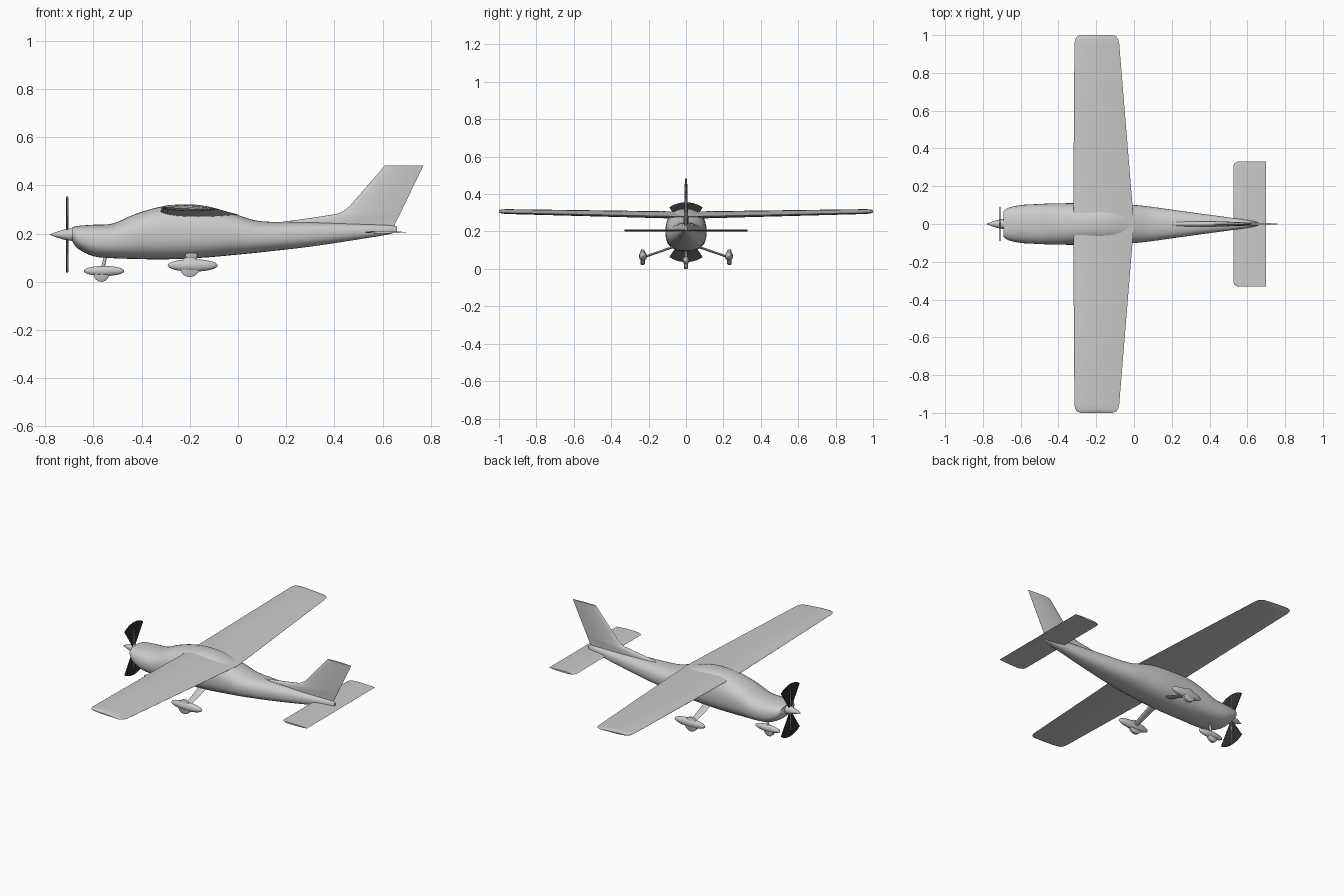
import bpy, bmesh, math
from mathutils import Vector, Matrix

if "Cube" in bpy.data.objects:
    bpy.data.objects.remove(bpy.data.objects["Cube"], do_unlink=True)


def material(name, value):
    m = bpy.data.materials.new(name)
    m.use_nodes = True
    col = (value, value, value, 1)
    m.diffuse_color = col
    m.node_tree.nodes["Principled BSDF"].inputs["Base Color"].default_value = col
    return m


grey = material("light grey", 0.6)
dark = material("dark blade grey", 0.03)


def finish(name, bm, mat, angle=40):
    bmesh.ops.recalc_face_normals(bm, faces=bm.faces)
    me = bpy.data.meshes.new(name)
    bm.to_mesh(me)
    bm.free()
    me.materials.append(mat)
    ob = bpy.data.objects.new(name, me)
    bpy.context.collection.objects.link(ob)
    bpy.ops.object.select_all(action='DESELECT')
    ob.select_set(True)
    bpy.context.view_layer.objects.active = ob
    bpy.ops.object.shade_smooth_by_angle(angle=math.radians(angle))
    return ob


def loft(name, rings, mat, angle=40):
    """Skin a list of equal-length closed rings and cap the ends."""
    bm = bmesh.new()
    rows = [[bm.verts.new(p) for p in r] for r in rings]
    n = len(rows[0])
    for a, b in zip(rows, rows[1:]):
        for i in range(n):
            j = (i + 1) % n
            bm.faces.new((a[i], a[j], b[j], b[i]))
    bm.faces.new(rows[0])
    bm.faces.new(rows[-1])
    return finish(name, bm, mat, angle)


def smooth_path(pts, steps=4):
    """Catmull-Rom interpolation through tuples of any length."""
    P = [Vector(p) for p in pts]
    P = [P[0]] + P + [P[-1]]
    out = []
    for a, b, c, d in zip(P, P[1:], P[2:], P[3:]):
        for s in range(steps):
            t = s / steps
            out.append(0.5 * (2 * b + (c - a) * t + (2 * a - 5 * b + 4 * c - d) * t * t
                              + (3 * b - a - 3 * c + d) * t ** 3))
    return out + [P[-1]]


def foil(chord_points=10):
    """Closed outline of (chord fraction, signed thickness) pairs."""
    us = [(1 - math.cos(math.pi * i / chord_points)) / 2 for i in range(chord_points + 1)]

    def th(u):
        return 2.6 * (math.sqrt(u) * 0.59 - 0.25 * u - 0.34 * u * u) / 0.53 + 0.03 * u
    return [(u, th(u) / 1.35) for u in us] + [(u, -th(u) / 1.35) for u in us[-1:0:-1]]


PROFILE = foil()
peak = max(t for u, t in PROFILE)
PROFILE = [(u, t / peak) for u, t in PROFILE]


# Fuselage: x, top z, bottom z, half width
stations = smooth_path([
    (-0.69, 0.225, 0.172), (-0.665, 0.232, 0.138), (-0.6, 0.237, 0.106), (-0.52, 0.242, 0.098),
    (-0.43, 0.28, 0.095), (-0.325, 0.311, 0.093), (-0.22, 0.322, 0.096), (-0.12, 0.312, 0.102),
    (0.0, 0.277, 0.113), (0.1, 0.251, 0.123), (0.3, 0.247, 0.146), (0.5, 0.24, 0.176),
    (0.62, 0.235, 0.196), (0.66, 0.23, 0.209)])
widths = smooth_path([
    (0.068, 0), (0.086, 0), (0.1, 0), (0.105, 0), (0.109, 0), (0.11, 0), (0.11, 0),
    (0.109, 0), (0.101, 0), (0.09, 0), (0.062, 0), (0.035, 0), (0.017, 0), (0.006, 0)])
rings = []
for (x, top, bot), (w, _) in zip(stations, widths):
    mid = min(bot + 0.5 * (top - bot), 0.197 + 0.02 * max(0, x))
    ring = []
    for i in range(32):
        a = math.tau * i / 32
        c, s = math.cos(a), math.sin(a)
        h = top - mid if s > 0 else mid - bot
        e = 2 / 2.4
        ring.append((x, w * math.copysign(abs(c) ** e, c), mid + h * math.copysign(abs(s) ** e, s)))
    rings.append(ring)
loft("fuselage", rings, grey, 50)


# Main wing, lofted tip to tip with rounded tips
def wing_ring(y, inset, shrink):
    k = abs(y)
    le = -0.322 + 0.007 * k + inset
    te = -0.0 - 0.082 * k - inset
    z_le, z_te = 0.292 + 0.019 * k, 0.279 + 0.022 * k
    half = (0.019 - 0.007 * k) * shrink
    return [(le + (te - le) * u, y, z_le + (z_te - z_le) * u + half * t) for u, t in PROFILE]


spans = [(0, 0, 1), (0.5, 0, 1), (0.96, 0, 1), (0.978, 0.004, 0.9), (0.992, 0.013, 0.65), (1.0, 0.03, 0.25)]
loft("main_wing", [wing_ring(-y, i, s) for y, i, s in spans[:0:-1]]
     + [wing_ring(y, i, s) for y, i, s in spans], grey)


# Tailplane
def tail_ring(y, inset):
    le, te = 0.527 + inset, 0.7
    return [(le + (te - le) * u, y, 0.206 + 0.005 * t) for u, t in PROFILE]


tails = [(0, 0), (0.31, 0), (0.322, 0.005), (0.33, 0.02)]
loft("tailplane", [tail_ring(-y, i) for y, i in tails[:0:-1]]
     + [tail_ring(y, i) for y, i in tails], grey)

# Fin with dorsal fillet: z, leading x, half thickness
fin = []
for z, le, half in [(0.22, 0.17, 0.014), (0.249, 0.185, 0.014), (0.266, 0.31, 0.013), (0.282, 0.41, 0.012),
                    (0.293, 0.437, 0.011), (0.315, 0.464, 0.01), (0.483, 0.61, 0.006)]:
    te = 0.645 + (z - 0.225) * 0.485
    fin.append([(le + (te - le) * u, half * t, z) for u, t in PROFILE])
loft("tail_fin", fin, grey)


# Spinner
def circle_ring(x, z, r, n=24):
    return [(x, r * math.cos(math.tau * i / n), z + r * math.sin(math.tau * i / n)) for i in range(n)]


HUB = 0.196
loft("spinner", [circle_ring(x, HUB, r) for x, r in
                 [(-0.685, 0.026), (-0.705, 0.025), (-0.73, 0.019), (-0.755, 0.011), (-0.78, 0.001)]], grey)

# Propeller: dark swept fans with a slim blade along each centre
for label, sign in (("upper", 1), ("lower", -1)):
    fan = [(0.0, 0.0)]
    for i in range(13):
        a = math.radians(-34 + 68 * i / 12)
        fan.append((0.16 * math.sin(a), 0.16 * math.cos(a)))
    loft(label + "_propeller_fan",
         [[(x, y, HUB + sign * z) for y, z in fan] for x in (-0.711, -0.707)], dark)
    loft(label + "_propeller_blade",
         [[(-0.709 + 0.006 * math.cos(t), w * math.sin(t), HUB + sign * r)
           for t in [math.tau * i / 8 for i in range(8)]]
          for r, w in [(0.015, 0.003), (0.06, 0.005), (0.11, 0.004), (0.155, 0.001)]], grey)


# Landing gear
def wheel_pant(name, centre, size):
    bm = bmesh.new()
    bmesh.ops.create_uvsphere(bm, u_segments=24, v_segments=14, radius=1)
    bmesh.ops.transform(bm, matrix=Matrix.Translation(centre) @ Matrix.Diagonal((*size, 1)), verts=bm.verts)
    finish(name, bm, grey, 60)


def wheel(name, centre, r, half):
    x, y, z = centre
    loft(name, [[(px, y + off, pz) for px, pz in
                 [(x + r * k * math.cos(math.tau * i / 24), z + r * k * math.sin(math.tau * i / 24))
                  for i in range(24)]]
                for off, k in [(-half, 0.8), (-half * 0.6, 1), (half * 0.6, 1), (half, 0.8)]], grey)


def strut(name, a, b, wa, wb, thick):
    a, b = Vector(a), Vector(b)
    axis = (b - a).normalized()
    fore = Vector((1, 0, 0))
    fore = (fore - axis * fore.dot(axis)).normalized()
    side = axis.cross(fore)
    loft(name, [[p + fore * w * math.cos(t) + side * thick * math.sin(t)
                 for t in [math.tau * i / 12 for i in range(12)]] for p, w in ((a, wa), (b, wb))], grey)


wheel_pant("nose_wheel_pant", (-0.556, 0, 0.045), (0.084, 0.018, 0.021))
wheel("nose_wheel", (-0.567, 0, 0.032), 0.032, 0.012)
strut("nose_strut", (-0.545, 0, 0.13), (-0.565, 0, 0.04), 0.007, 0.007, 0.007)
for label, s in (("rear", 1), ("front", -1)):
    wheel_pant(label + "_main_wheel_pant", (-0.188, s * 0.23, 0.068), (0.104, 0.021, 0.026))
    wheel(label + "_main_wheel", (-0.2, s * 0.232, 0.062), 0.042, 0.012)
    strut(label + "_main_strut", (-0.193, s * 0.06, 0.12), (-0.193, s * 0.228, 0.062), 0.026, 0.016, 0.006)
